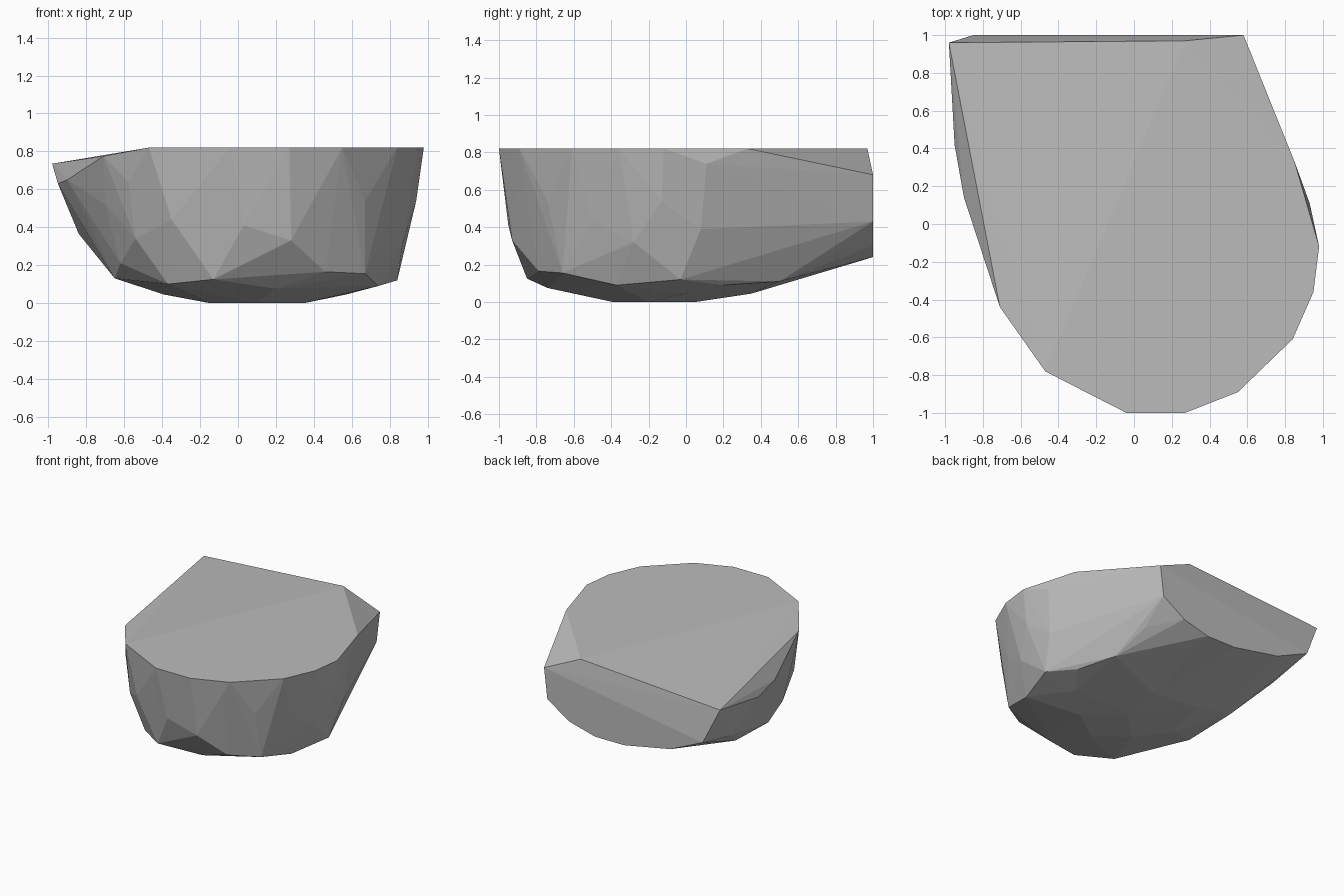
import bpy
import bmesh
import math

default_cube = bpy.data.objects.get("Cube")
if default_cube:
    bpy.data.objects.remove(default_cube, do_unlink=True)


def make_material(name, grey):
    """Plain matte material with matching viewport and render colour."""
    material = bpy.data.materials.new(name)
    material.use_nodes = True
    colour = (grey, grey, grey, 1)
    material.diffuse_color = colour
    shader = material.node_tree.nodes["Principled BSDF"]
    shader.inputs["Base Color"].default_value = colour
    shader.inputs["Roughness"].default_value = 0.8
    return material


def at_height(outline, z):
    """Place a flat outline in the horizontal plane at height z."""
    return [(x, y, z) for x, y in outline]


def on_back(profile, y):
    """Place an upright profile in the plane at depth y."""
    return [(x, y, z) for x, z in profile]


def make_faceted_stone(name, corners, material):
    """Wrap the corner points in a flat-shaded convex skin."""
    bm = bmesh.new()
    for corner in corners:
        bm.verts.new(corner)
    result = bmesh.ops.convex_hull(bm, input=bm.verts)

    # Drop any corners that ended up inside the skin
    spare = [item for item in result["geom_interior"]
             if isinstance(item, bmesh.types.BMVert)]
    bmesh.ops.delete(bm, geom=spare, context="VERTS")

    # Merge the triangles of the cut faces into single flat faces
    bmesh.ops.dissolve_limit(bm, angle_limit=math.radians(0.5),
                             verts=bm.verts, edges=bm.edges)
    bmesh.ops.recalc_face_normals(bm, faces=bm.faces)
    for face in bm.faces:
        face.smooth = False

    mesh = bpy.data.meshes.new(name)
    bm.to_mesh(mesh)
    bm.free()
    mesh.materials.append(material)
    stone = bpy.data.objects.new(name, mesh)
    bpy.context.collection.objects.link(stone)
    return stone


# Flat broken top and its dropped corners
top_face = at_height([
    (-.47, -.78), (-.04, -1), (.27, -1), (.55, -.89), (.84, -.61),
    (.95, -.36), (.98, -.12), (.85, .33), (.27, .97),
], .83)
top_drops = [(-.98, .96, .745), (-.71, -.44, .785), (.93, .11, .75)]

# Flat broken back
back_face = on_back([
    (.58, .69), (.55, .44), (.35, .31), (.12, .25),
    (-.14, .25), (-.56, .33), (-.85, .46),
], 1)

# Worn bulge around the middle
front_bulge = [
    (-.58, -.62, .65), (-.54, -.62, .35), (-.35, -.81, .45),
    (.03, -.95, .42), (.28, -.93, .34), (.44, -.88, .55), (.67, -.74, .55),
]
left_bulge = [
    (.81, -.5, .45), (.87, -.28, .33), (.94, -.13, .55), (.89, .08, .4),
]
right_bulge = [
    (-.7, -.36, .53), (-.82, 0, .53), (-.9, .14, .66),
    (-.95, .42, .64), (-.84, .62, .375),
]

# Lower rim where the sides turn under
lower_rim = [
    (-.62, -.36, .22), (-.37, -.67, .11), (-.13, -.85, .135),
    (.46, -.79, .175), (.67, -.66, .165), (.74, -.37, .1),
    (.84, -.03, .13), (.71, .2, .1), (.6, .5, .12), (.54, .78, .27),
    (-.65, -.13, .14), (-.67, .32, .17),
]

# Shallow rounded underside
underside = (
    at_height([(-.15, -.2), (.1, -.39), (.35, -.2), (.11, .05)], .01)
    + at_height([(.57, 0), (-.39, 0), (.1, .35)], .055)
    + at_height([(.2, -.74), (-.3, .35)], .085)
)

grey_stone = make_material("grey_stone", 0.5)
make_faceted_stone(
    "broken_stone",
    top_face + top_drops + back_face + front_bulge + left_bulge
    + right_bulge + lower_rim + underside,
    grey_stone,
)

# Rest the stone exactly on the ground
stone = bpy.data.objects["broken_stone"]
lowest = min(vertex.co.z for vertex in stone.data.vertices)
for vertex in stone.data.vertices:
    vertex.co.z -= lowest
